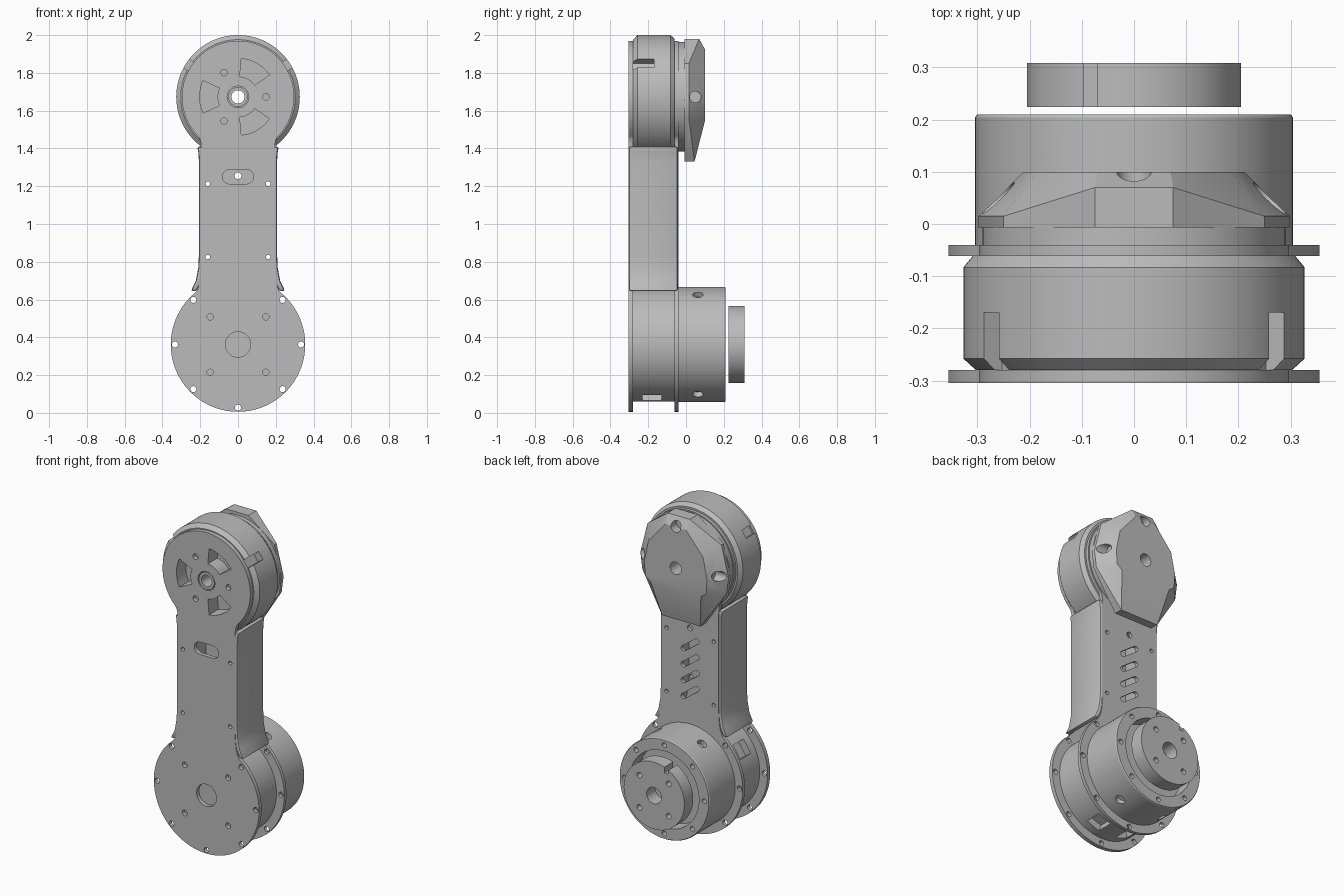
import bpy, bmesh, math
from math import sin, cos, pi, radians

if "Cube" in bpy.data.objects:
    bpy.data.objects.remove(bpy.data.objects["Cube"], do_unlink=True)

grey = bpy.data.materials.new("machined grey")
grey.use_nodes = True
GREY = (0.5, 0.5, 0.5, 1)
grey.diffuse_color = GREY
grey.node_tree.nodes["Principled BSDF"].inputs["Base Color"].default_value = GREY

LOW, HIGH = 0.362, 1.673      # heights of the two joint axes


# ---- geometry helpers: each shape is a list of rings, lofted and capped ----
def loft(bm, rings):
    loops = [[bm.verts.new(p) for p in ring] for ring in rings]
    n = len(loops[0])
    faces = [bm.faces.new(loops[0]), bm.faces.new(loops[-1])]
    for a, b in zip(loops, loops[1:]):
        for i in range(n):
            j = (i + 1) % n
            faces.append(bm.faces.new((a[i], a[j], b[j], b[i])))
    bmesh.ops.recalc_face_normals(bm, faces=faces)


def circle(r, cx=0, cz=0, n=24):
    return [(cx + r * cos(2 * pi * i / n), cz + r * sin(2 * pi * i / n)) for i in range(n)]


def prism(outline, y0, y1):
    return [[(x, y, z) for x, z in outline] for y in (y0, y1)]


def lathe(profile, cz, n=96):
    return [[(x, y, z) for x, z in circle(r, 0, cz, n)] for r, y in profile]


def sector(r0, r1, mid, half, cz, n=8):
    angles = [radians(mid - half + 2 * half * i / n) for i in range(n + 1)]
    return ([(r1 * cos(a), cz + r1 * sin(a)) for a in angles]
            + [(r0 * cos(a), cz + r0 * sin(a)) for a in reversed(angles)])


def slot(cx, cz, length, r, tilt, n=8):
    pts = []
    for end in (0, 1):
        for i in range(n + 1):
            a = -pi / 2 + pi * i / n + pi * end
            u, v = r * cos(a) + (0.5 - end) * (length - 2 * r), r * sin(a)
            pts.append((cx + u * cos(tilt) - v * sin(tilt), cz + u * sin(tilt) + v * cos(tilt)))
    return pts


def radial(shape, angle, cz, d0, d1):
    a = radians(angle)
    return [[(d * cos(a) - t * sin(a), y, cz + d * sin(a) + t * cos(a)) for t, y in shape]
            for d in (d0, d1)]


def rect(w, y0, y1):
    return [(-w / 2, y0), (w / 2, y0), (w / 2, y1), (-w / 2, y1)]


def make(name, *solids):
    bm = bmesh.new()
    for rings in solids:
        loft(bm, rings)
    mesh = bpy.data.meshes.new(name)
    bm.to_mesh(mesh)
    bm.free()
    mesh.materials.append(grey)
    ob = bpy.data.objects.new(name, mesh)
    bpy.context.collection.objects.link(ob)
    return ob


def finish(ob, cuts=(), bevel=0):
    bpy.ops.object.select_all(action='DESELECT')
    ob.select_set(True)
    bpy.context.view_layer.objects.active = ob
    if bevel:
        m = ob.modifiers.new("Bevel", 'BEVEL')
        m.width, m.segments, m.limit_method, m.angle_limit = bevel, 2, 'ANGLE', radians(50)
        bpy.ops.object.modifier_apply(modifier=m.name)
    if cuts:
        cutter = make("cutter", *cuts)
        cutter.hide_render = True
        m = ob.modifiers.new("Holes", 'BOOLEAN')
        m.operation, m.solver, m.object = 'DIFFERENCE', 'EXACT', cutter
        bpy.ops.object.modifier_apply(modifier=m.name)
        bpy.data.objects.remove(cutter, do_unlink=True)
    bpy.ops.object.shade_smooth_by_angle(angle=radians(28))
    return ob


# ---- plate outline: two discs blended into a straight neck ----
def bezier(a, b, c, n=10):
    return [tuple((1 - t) ** 2 * p + 2 * t * (1 - t) * q + t * t * r for p, q, r in zip(a, b, c))
            for t in (i / n for i in range(1, n))]


def arc(r, cz, a0, a1, n=40):
    return [(r * cos(radians(a0 + (a1 - a0) * i / n)), cz + r * sin(radians(a0 + (a1 - a0) * i / n)))
            for i in range(n + 1)]


NECK = 0.193
low_arc, high_arc = arc(0.356, LOW, -90, 50), arc(0.297, HIGH, -45, 90)
half = (low_arc + bezier(low_arc[-1], (NECK, 0.665), (NECK, 0.82)) + [(NECK, 0.82), (NECK, 1.37)]
        + bezier((NECK, 1.37), (NECK, 1.445), high_arc[0]) + high_arc)
outline = half + [(-x, z) for x, z in reversed(half[1:-1])]

# Holes shared by both plates
rim = [(0.334 * cos(radians(a)), LOW + 0.334 * sin(radians(a))) for a in (0, 45, 135, 180, 225, 270, 315)]
neck = [(s * 0.16, z) for s in (1, -1) for z in (0.825, 1.213)]
screws = [(s * 0.147, LOW + t * 0.147) for s in (1, -1) for t in (1, -1)]
pins = [(0.148 * cos(radians(a)), HIGH + 0.148 * sin(radians(a))) for a in (0, 120, 240)]
shared = [circle(0.016, x, z, 16) for x, z in rim] + [circle(0.012, x, z, 16) for x, z in neck]
windows = [sector(0.108, 0.203, a, 25, HIGH) for a in (180, 60, -60)]


def through(outlines, y0, y1):
    return [prism(o, y0, y1) for o in outlines]


# Front plate
finish(make("front_plate", prism(outline, -0.305, -0.28)),
       through(shared + windows + [circle(0.017, *p, 16) for p in screws + pins]
               + [circle(0.067, 0, LOW, 48), circle(0.057, 0, HIGH, 48),
                  slot(0, 1.25, 0.165, 0.038, 0)], -0.33, -0.26))

# Back plate with tilted vent slots
vents = [slot(0, 1.15 - 0.097 * i, 0.145, 0.016, radians(-36)) for i in range(4)]
finish(make("back_plate", prism(outline, -0.061, -0.04)),
       through(shared + vents + [circle(0.018, 0, 1.255), circle(0.05, 0, HIGH)], -0.09, -0.02))

# Side walls of the neck
wall = [(0.25, 0.645), (0.223, 0.70), (0.21, 0.77), (0.207, 0.84), (0.207, 1.33), (0.21, 1.38), (0.217, 1.41)]
for side, s in (("right", 1), ("left", -1)):
    pts = [(s * x, z) for x, z in wall] + [(s * (x - 0.032), z) for x, z in reversed(wall)]
    finish(make(side + "_neck_wall", prism(pts, -0.303, -0.043)), bevel=0.013)

# Upper motor: chamfered drum with rim notches and front pockets
drum = [(0.303, -0.28), (0.327, -0.258), (0.327, -0.083), (0.308, -0.06)]
finish(make("upper_motor", lathe(drum, HIGH, 128)),
       [radial(rect(0.052, -0.32, -0.17), a, HIGH, 0.285, 0.4) for a in (33, 147)]
       + through(windows, -0.3, -0.215)
       + through([circle(0.035, 0, HIGH, 32)], -0.35, 0))

# Raised bearing collar in the front plate
finish(make("bearing_collar", lathe([(0.052, -0.279), (0.052, -0.303)], HIGH, 48)),
       through([circle(0.035, 0, HIGH, 32)], -0.35, -0.2))

# Spacer disc behind the upper joint
finish(make("upper_spacer", lathe([(0.29, -0.041), (0.29, -0.006)], HIGH)),
       through([circle(0.038, 0, HIGH, 32)], -0.1, 0.1))

# Faceted rear cap: base ring, shoulder ring, flat back
base = [(0.075, 1.98), (0.25, 1.85), (0.298, 1.66), (0.285, 1.56), (0.13, 1.33)]
shoulder = (0.07, 0.015, 0.015, 0.015, 0.045)
back = [(0.07, 1.925), (0.185, 1.79), (0.212, 1.66), (0.205, 1.57), (0.17, 1.545)]


def mirrored(pts):
    return pts + [(-x, y, z) for x, y, z in reversed(pts)]


finish(make("rear_cap",
            [mirrored([(x, -0.007, z) for x, z in base]),
             mirrored([(x, y, z) for (x, z), y in zip(base, shoulder)]),
             mirrored([(x, 0.1, z) for x, z in back])]),
       [radial(circle(0.03, 0, 0.05), a, HIGH, 0.215, 0.4) for a in (0, 180)]
       + through([circle(0.033, 0, 1.925)], 0.045, 0.2)
       + through([circle(0.038, 0, HIGH, 32)], -0.1, 0.2))

# Lower drum between the plates
finish(make("lower_drum", lathe([(0.303, -0.281), (0.303, -0.06)], LOW)),
       [radial(rect(0.09, -0.23, -0.13), a, LOW, 0.26, 0.4) for a in (147, 250, 290)])

# Rear housing of the lower motor, hollowed at the back
finish(make("lower_housing", lathe([(0.305, -0.041), (0.305, 0.204), (0.301, 0.21)], LOW, 128)),
       [prism(circle(0.235, 0, LOW, 64), 0.12, 0.3)]
       + [radial(circle(0.028, 0, 0.063), a, LOW, 0.275, 0.4) for a in (60, 120, 240, 300)]
       + through([circle(0.015, 0.27 * cos(a), LOW + 0.27 * sin(a), 16)
                  for a in (pi / 4 * i for i in range(8))], 0.17, 0.3))

# Output flange with bore, bolt holes and a key notch
key = [(-0.097, 0.52), (-0.07, 0.52), (-0.07, 0.65), (-0.097, 0.65)]
bolts = [circle(0.017, 0.14 * cos(a), LOW + 0.14 * sin(a), 16) for a in (pi / 4 + pi / 2 * i for i in range(4))]
finish(make("output_flange", lathe([(0.205, 0.224), (0.205, 0.309)], LOW)),
       through([circle(0.05, 0, LOW, 32), key] + bolts, 0.2, 0.35))
